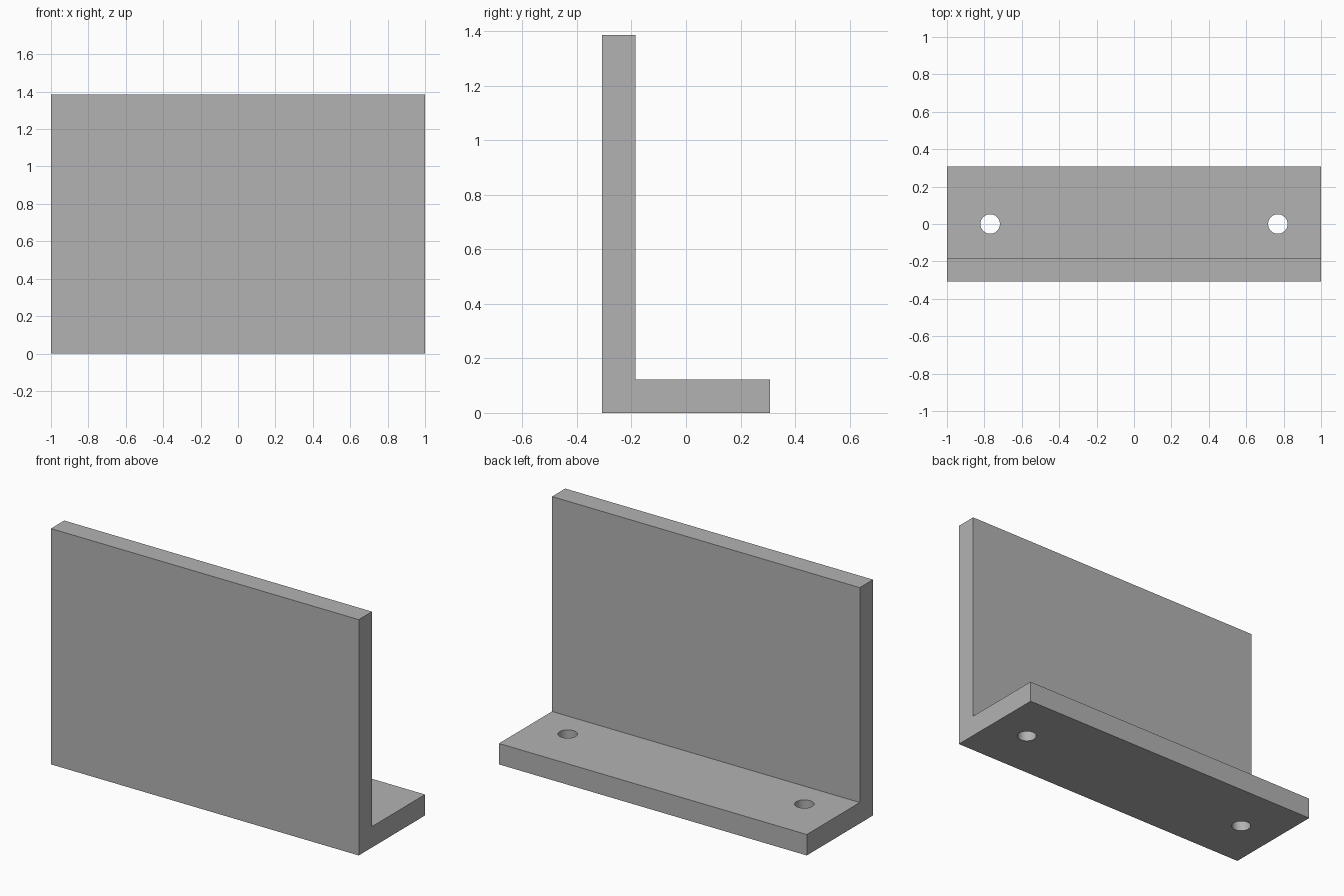
import bpy
import bmesh
import math

WIDTH, DEPTH, HEIGHT, THICK = 2.0, 0.615, 1.385, 0.123
HOLE_X, HOLE_RADIUS = 0.769, 0.052

cube = bpy.data.objects.get("Cube")
if cube:
    bpy.data.objects.remove(cube, do_unlink=True)

# Single grey material
grey = bpy.data.materials.new("plain grey")
grey.use_nodes = True
colour = (0.45, 0.45, 0.45, 1)
grey.diffuse_color = colour
grey.node_tree.nodes["Principled BSDF"].inputs["Base Color"].default_value = colour

# L-shaped side profile, extruded along the width
front, back = -DEPTH / 2, DEPTH / 2
profile = [(front, 0), (back, 0), (back, THICK), (front + THICK, THICK),
           (front + THICK, HEIGHT), (front, HEIGHT)]
bm = bmesh.new()
side = bm.faces.new([bm.verts.new((-WIDTH / 2, y, z)) for y, z in profile])
extruded = bmesh.ops.extrude_face_region(bm, geom=[side])["geom"]
bmesh.ops.translate(bm, vec=(WIDTH, 0, 0),
                    verts=[v for v in extruded if isinstance(v, bmesh.types.BMVert)])
bmesh.ops.recalc_face_normals(bm, faces=bm.faces)
mesh = bpy.data.meshes.new("angle_bracket")
bm.to_mesh(mesh)
bm.free()
mesh.materials.append(grey)
bracket = bpy.data.objects.new("angle_bracket", mesh)
bpy.context.collection.objects.link(bracket)
bpy.context.view_layer.objects.active = bracket

# Two screw holes through the base flange
for sign, name in ((1, "left"), (-1, "right")):
    bpy.ops.mesh.primitive_cylinder_add(vertices=48, radius=HOLE_RADIUS, depth=THICK * 3,
                                        location=(sign * HOLE_X, 0, THICK / 2))
    cutter = bpy.context.object
    cutter.name = name + "_hole_cutter"
    cutter.hide_render = True
    cutter.data.materials.append(grey)
    cut = bracket.modifiers.new(name + "_hole", "BOOLEAN")
    cut.operation = "DIFFERENCE"
    cut.solver = "EXACT"
    cut.object = cutter
    bpy.ops.object.select_all(action="DESELECT")
    bracket.select_set(True)
    bpy.context.view_layer.objects.active = bracket
    bpy.ops.object.modifier_apply(modifier=cut.name)
    bpy.data.objects.remove(cutter, do_unlink=True)

# Smooth hole walls, sharp plate edges
bpy.ops.object.shade_smooth_by_angle(angle=math.radians(30))
